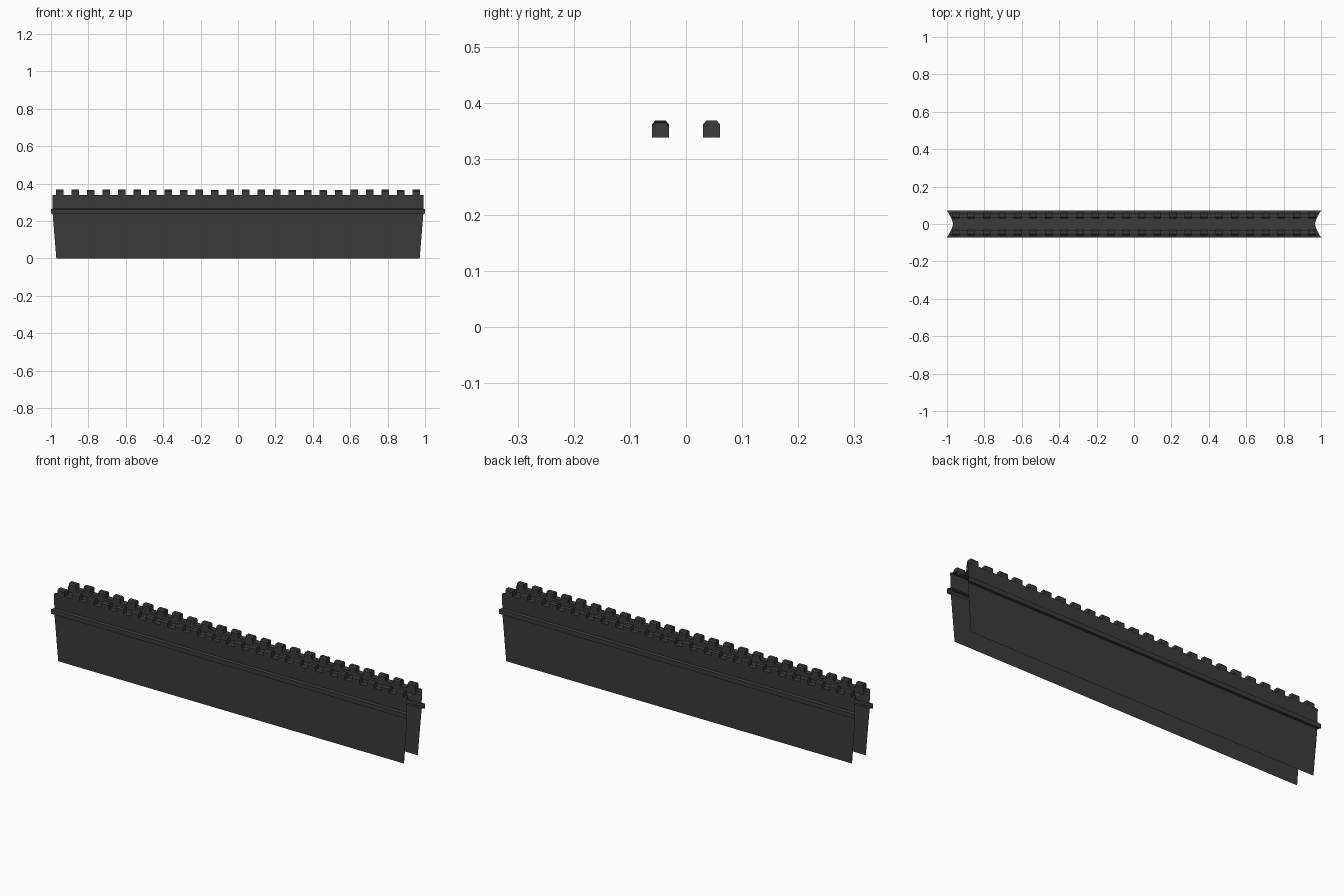
import bpy, bmesh, random

if "Cube" in bpy.data.objects:
    bpy.data.objects.remove(bpy.data.objects["Cube"])

random.seed(4)
stone = bpy.data.materials.new("dark_stone")
stone.diffuse_color = (0.043, 0.043, 0.043, 1)
stone.use_nodes = True
stone.node_tree.nodes["Principled BSDF"].inputs["Base Color"].default_value = stone.diffuse_color


def finish(name, bm):
    me = bpy.data.meshes.new(name)
    bm.to_mesh(me)
    bm.free()
    me.materials.append(stone)
    ob = bpy.data.objects.new(name, me)
    bpy.context.collection.objects.link(ob)
    return ob


def end_x(y, z):
    """Half length: hollow ends, pulled in towards the foot of the wall."""
    return 0.968 + 0.032 * (abs(y) / 0.072) ** 1.5 - 0.018 * max(0, 1 - z / 0.24)


def strip(name, profile):
    """Open sheet running along x through a y-z profile."""
    bm = bmesh.new()
    rows = [[bm.verts.new((s * end_x(y, z), y, z)) for s in (-1, 1)] for y, z in profile]
    for a, b in zip(rows, rows[1:]):
        bm.faces.new((a[0], a[1], b[1], b[0]))
    return finish(name, bm)


# Front face with string course, parapet top and inner parapet face
front = [(-0.055, 0), (-0.058, 0.24), (-0.072, 0.24), (-0.072, 0.263),
         (-0.058, 0.266), (-0.06, 0.34), (-0.031, 0.34), (-0.031, 0.317)]
back = [(-y, z) for y, z in reversed(front)]
strip("front_wall", front)
strip("back_wall", back)

# Walkway between the parapets
strip("walkway", [(-0.031 + 0.062 * i / 8, 0.317) for i in range(9)])

# Merlons: chamfered blocks on both parapets
section = [(-0.015, 0.338), (0.015, 0.338), (0.015, 0.361), (0.009, 0.368),
           (-0.009, 0.368), (-0.015, 0.361)]
for side, name in ((-1, "front_merlons"), (1, "back_merlons")):
    bm = bmesh.new()
    for i in range(24):
        x = -0.952 + i * 1.904 / 23
        drop = random.uniform(-0.001, 0.004)
        ends = [[bm.verts.new((x + s * 0.02, side * 0.0455 + y, z - (drop if z > 0.35 else 0)))
                 for y, z in section] for s in (-1, 1)]
        bm.faces.new(ends[0][::-1])
        bm.faces.new(ends[1])
        for k in range(6):
            n = (k + 1) % 6
            bm.faces.new((ends[0][k], ends[0][n], ends[1][n], ends[1][k]))
    bmesh.ops.recalc_face_normals(bm, faces=bm.faces)
    finish(name, bm)
